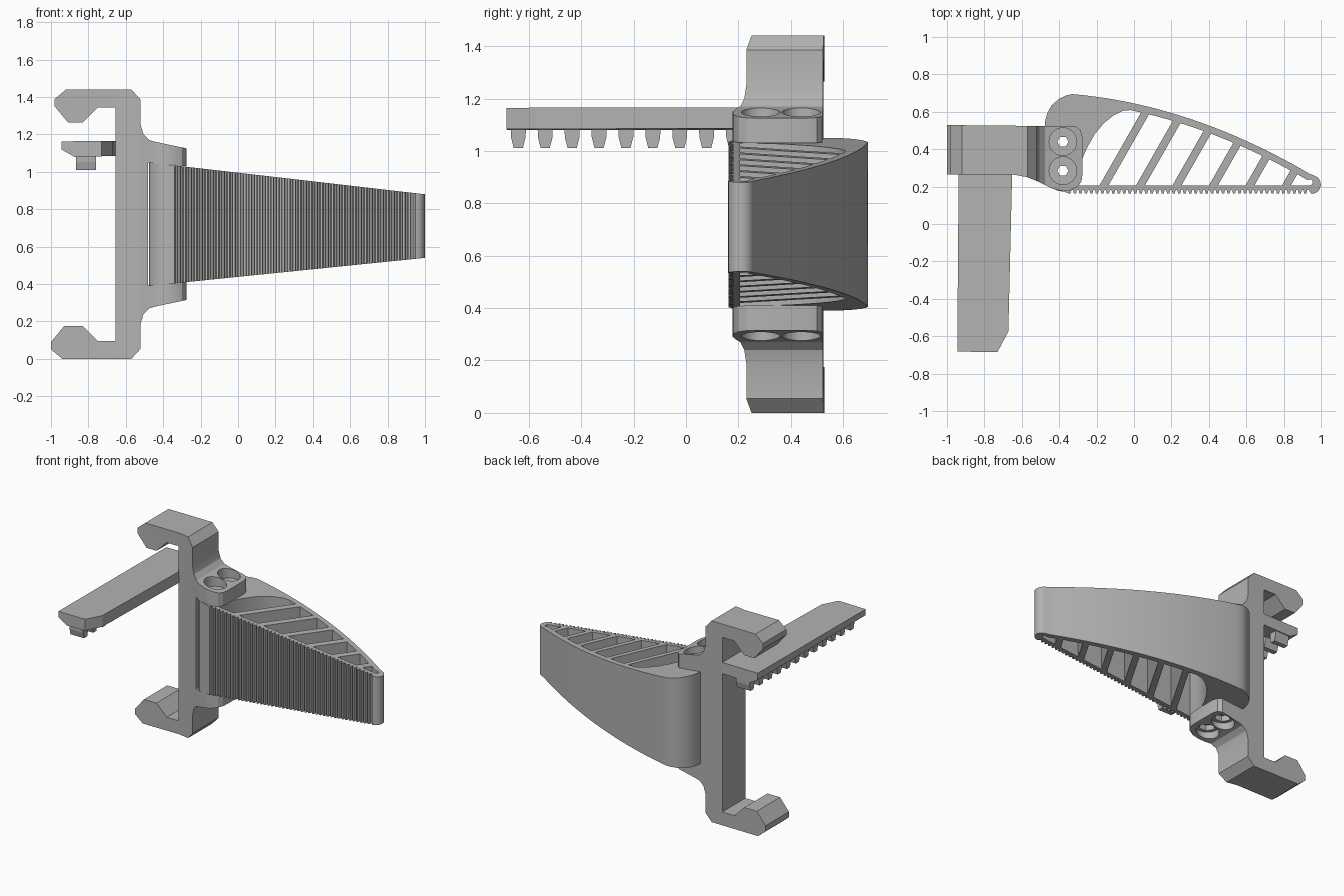
import bpy, bmesh, math
from mathutils import Matrix

if "Cube" in bpy.data.objects:
    bpy.data.objects.remove(bpy.data.objects["Cube"], do_unlink=True)

GREY = (0.45, 0.45, 0.45, 1)
mat = bpy.data.materials.new("plain grey")
mat.use_nodes = True
mat.diffuse_color = GREY
mat.node_tree.nodes["Principled BSDF"].inputs["Base Color"].default_value = GREY


def add_object(name, bm):
    bmesh.ops.recalc_face_normals(bm, faces=bm.faces)
    mesh = bpy.data.meshes.new(name)
    bm.to_mesh(mesh)
    bm.free()
    mesh.materials.append(mat)
    obj = bpy.data.objects.new(name, mesh)
    bpy.context.collection.objects.link(obj)
    return obj


def prism(name, points, low, high, axis):
    """Extrude a 2D outline along y or z."""
    bm = bmesh.new()
    place = (lambda p, d: (p[0], d, p[1])) if axis == "y" else (lambda p, d: (p[0], p[1], d))
    face = bm.faces.new([bm.verts.new(place(p, low)) for p in points])
    new = bmesh.ops.extrude_face_region(bm, geom=[face])["geom"]
    shift = (0, high - low, 0) if axis == "y" else (0, 0, high - low)
    bmesh.ops.translate(bm, vec=shift, verts=[g for g in new if isinstance(g, bmesh.types.BMVert)])
    return add_object(name, bm)


def circle(cx, cy, r, n, start=0, sweep=360):
    steps = n if sweep == 360 else n - 1
    return [(cx + r * math.cos(math.radians(start + sweep * i / steps)),
             cy + r * math.sin(math.radians(start + sweep * i / steps))) for i in range(n)]


def boolean(obj, tool, operation):
    mod = obj.modifiers.new("cut", "BOOLEAN")
    mod.object, mod.operation, mod.solver = tool, operation, "EXACT"
    select(obj)
    bpy.ops.object.modifier_apply(modifier=mod.name)
    bpy.data.objects.remove(tool, do_unlink=True)


def select(obj):
    bpy.ops.object.select_all(action="DESELECT")
    obj.select_set(True)
    bpy.context.view_layer.objects.active = obj


def smooth(obj):
    select(obj)
    bpy.ops.object.shade_smooth_by_angle(angle=math.radians(25))


BOLTS = [(-0.38, 0.44), (-0.38, 0.285)]
MID = 0.72

# Bracket: hooked side profile, mirrored top to bottom
half = [(-0.48, 1.048), (-0.275, 1.03), (-0.275, 1.125), (-0.44, 1.16), (-0.475, 1.17),
        (-0.505, 1.2), (-0.52, 1.25), (-0.52, 1.385), (-0.57, 1.44), (-0.92, 1.44),
        (-0.98, 1.39), (-0.98, 1.35), (-0.91, 1.265), (-0.83, 1.265), (-0.75, 1.345),
        (-0.655, 1.345)]
lower = [(x - (0.02 if x < -0.9 else 0), 2 * MID - z) for x, z in half]
bracket = prism("bracket", half + lower[::-1], 0, 0.7, "y")

# Plan outline trims the bracket and rounds the lugs
plan = [(-1.1, 0.265), (-0.65, 0.265), (-0.57, 0.25), (-0.52, 0.23), (-0.44, 0.19),
        (-0.39, 0.178), (-0.34, 0.18), (-0.3, 0.2), (-0.28, 0.23), (-0.275, 0.27),
        (-0.275, 0.46), (-0.285, 0.5), (-0.31, 0.52), (-0.6, 0.525), (-1.1, 0.53)]
boolean(bracket, prism("plan_trim", plan, -0.5, 2, "z"), "INTERSECT")

# Bolt recesses, nut pockets and through holes
for x, y in BOLTS:
    for r, n, low, high in [(0.074, 24, 1.09, 1.2), (0.074, 24, 0.2, 0.33),
                            (0.056, 6, 0.19, 0.37), (0.03, 6, 0.1, 1.3)]:
        boolean(bracket, prism("cutter", circle(x, y, r, n), low, high, "z"), "DIFFERENCE")
smooth(bracket)


# Fin: ribbed outline with slanted cells
def crown(x):
    return 0.655 - 0.275 * (x + 0.05) - 0.197 * (x + 0.05) * (x - 0.35)


FLOOR, LEAN, WALL, RIB = 0.207, 0.57, 0.04, 0.024


def rib_top(base):
    """Where a slanted rib edge meets the inside of the curved wall."""
    x = base
    for _ in range(40):
        x = base + LEAN * (crown(x) - WALL - FLOOR)
    return x


def arch(x0, x1, n=8):
    return [(x0 + (x1 - x0) * i / n, crown(x0 + (x1 - x0) * i / n) - WALL) for i in range(n + 1)]


outer = [(-0.475, 0.25), (-0.475, 0.55), (-0.465, 0.59), (-0.44, 0.635), (-0.4, 0.67), (-0.36, 0.688)]
outer += [(-0.33 + 1.27 * i / 28, crown(-0.33 + 1.27 * i / 28)) for i in range(29)]
outer += circle(0.949, 0.211, 0.05, 12, 70, -160)
teeth = 44
pitch = 1.29 / teeth
for i in range(teeth):
    x = 0.935 - i * pitch
    outer += [(x, 0.182), (x - 0.3 * pitch, 0.182), (x - 0.45 * pitch, 0.163), (x - 0.85 * pitch, 0.163)]
outer += [(-0.37, 0.172), (-0.41, 0.178), (-0.445, 0.195), (-0.468, 0.22)]

ribs = [-0.16 + 0.195 * i for i in range(6)]
first_top = rib_top(ribs[0] - RIB)
loops = [outer]
loops.append([(ribs[0] - RIB, FLOOR), (-0.3, FLOOR), (-0.295, 0.27), (-0.28, 0.34), (-0.25, 0.41),
              (-0.21, 0.48), (-0.16, 0.54), (-0.11, 0.58), (-0.06, 0.605)]
             + arch(-0.02, first_top, 3))
for a, b in zip(ribs, ribs[1:]):
    loops.append([(b - RIB, FLOOR), (a + RIB, FLOOR)] + arch(rib_top(a + RIB), rib_top(b - RIB)))
last = ribs[-1] + RIB
loops.append([(last, FLOOR)] + arch(rib_top(last), 0.925, 4)
             + circle(0.94, 0.223, 0.016, 6, 60, -150))
loops += [circle(x, y, 0.03, 6) for x, y in BOLTS]

curve = bpy.data.curves.new("fin_outline", "CURVE")
curve.dimensions, curve.fill_mode, curve.extrude = "2D", "BOTH", 0.5
for loop in loops:
    spline = curve.splines.new("POLY")
    spline.points.add(len(loop) - 1)
    for point, (x, y) in zip(spline.points, loop):
        point.co = (x, y, 0, 1)
    spline.use_cyclic_u = True
helper = bpy.data.objects.new("fin_outline", curve)
bpy.context.collection.objects.link(helper)
bpy.context.view_layer.update()
shape = bpy.data.meshes.new_from_object(helper.evaluated_get(bpy.context.evaluated_depsgraph_get()))
bm = bmesh.new()
bm.from_mesh(shape)
bpy.data.objects.remove(helper, do_unlink=True)
bpy.data.meshes.remove(shape)
bmesh.ops.remove_doubles(bm, verts=bm.verts, dist=0.0002)
# Taper the fin towards its tip
for v in bm.verts:
    t = (v.co.x + 0.475) / 1.475
    v.co.z = MID - 0.01 * t + math.copysign(0.33 - 0.16 * t, v.co.z)
for f in bm.faces:
    f.material_index = 0
smooth(add_object("fin", bm))

# Toothed arm: chamfered strip trimmed to a cut-off end
section = [(-0.945, 1.163), (-0.645, 1.165), (-0.645, 1.085), (-0.875, 1.08), (-0.945, 1.12)]
arm = prism("toothed_arm", section, -0.8, 0.525, "y")
trim = [(-0.945, -0.682), (-0.73, -0.685), (-0.672, -0.575), (-0.652, 0.25), (-0.645, 0.6), (-0.935, 0.6)]
boolean(arm, prism("arm_trim", trim, 0.9, 1.4, "z"), "INTERSECT")

# Tapered teeth below the arm
for i in range(12):
    bm = bmesh.new()
    bmesh.ops.create_cube(bm, size=1, matrix=Matrix.Translation((-0.812, -0.64 + 0.1027 * i, 1.053))
                          @ Matrix.Diagonal((0.108, 0.058, 0.084, 1)))
    cy = -0.64 + 0.1027 * i
    for v in list(bm.verts):
        if v.co.z < 1.05:
            v.co.y = cy + (v.co.y - cy) * 0.6
    bmesh.ops.subdivide_edges(bm, edges=[e for e in bm.edges if abs(e.verts[0].co.z - e.verts[1].co.z) > 0.05],
                              cuts=1)
    for v in bm.verts:
        if 1.02 < v.co.z < 1.08:
            v.co.y = cy + math.copysign(0.028, v.co.y - cy)
    add_object("arm_tooth_%d" % (i + 1), bm)
